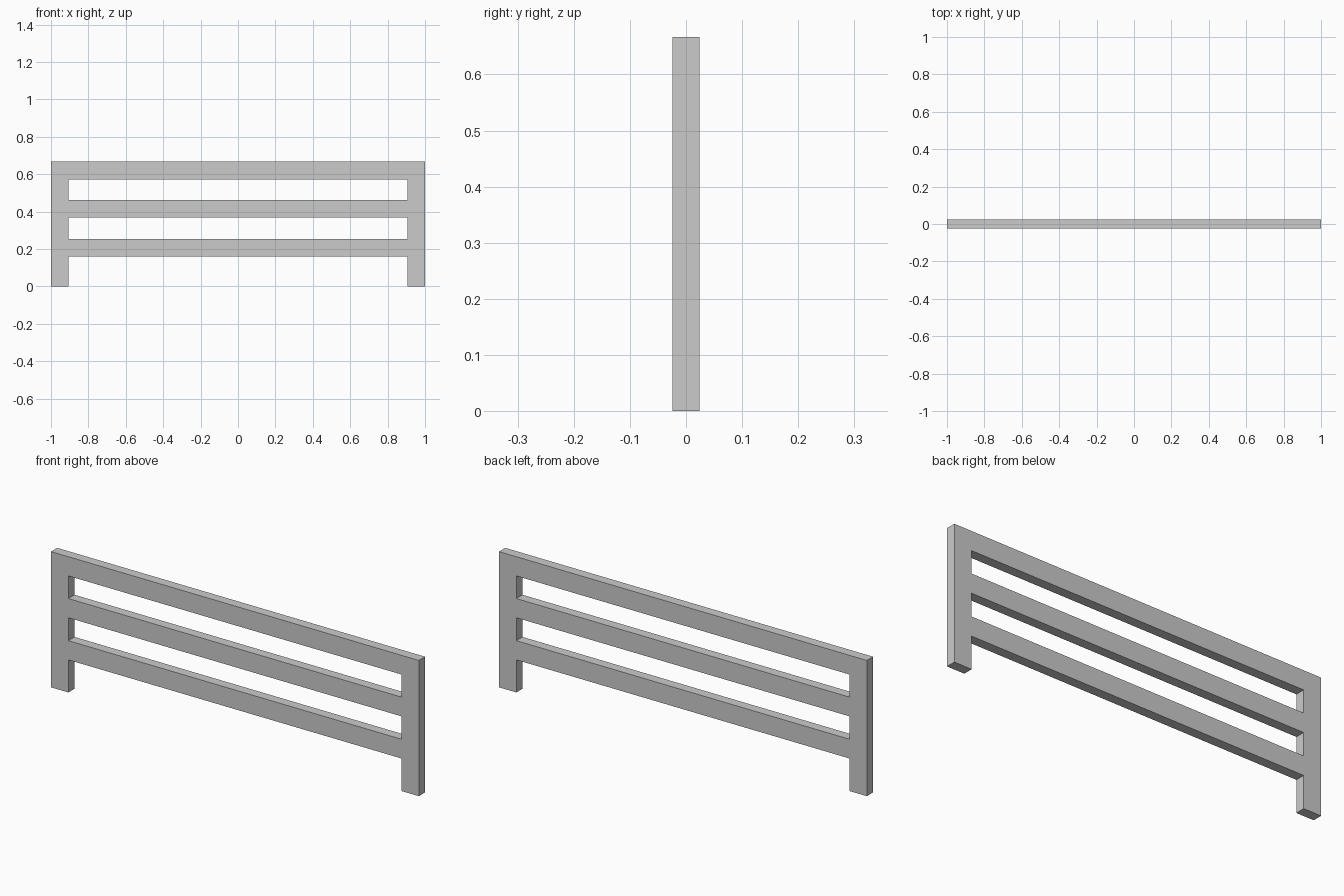
import bpy
import bmesh
import math

if "Cube" in bpy.data.objects:
    bpy.data.objects.remove(bpy.data.objects["Cube"])

W, H = 2.0, 0.667          # overall width and height
BAR, DEPTH = 0.0945, 0.048  # bar width and board thickness
RAIL_Z = (0.160, 0.367, H - BAR)  # underside of each rail

x_out, x_in = W / 2, W / 2 - BAR

# Outer outline: both posts, top rail and the open gap under the bottom rail
outline = [(-x_out, 0), (-x_in, 0), (-x_in, RAIL_Z[0]), (x_in, RAIL_Z[0]),
           (x_in, 0), (x_out, 0), (x_out, H), (-x_out, H)]

# Slots between neighbouring rails
slots = [[(-x_in, low + BAR), (x_in, low + BAR), (x_in, high), (-x_in, high)]
         for low, high in zip(RAIL_Z, RAIL_Z[1:])]

# Filled flat profile, extruded to the board thickness
curve = bpy.data.curves.new("fence_panel", 'CURVE')
curve.dimensions = '2D'
curve.fill_mode = 'BOTH'
curve.extrude = DEPTH / 2
for loop in [outline] + slots:
    spline = curve.splines.new('POLY')
    spline.points.add(len(loop) - 1)
    for point, (x, z) in zip(spline.points, loop):
        point.co = (x, z, 0, 1)
    spline.use_cyclic_u = True

# Stand the panel upright and turn it into a clean flat-shaded mesh
panel = bpy.data.objects.new("fence_panel", curve)
bpy.context.collection.objects.link(panel)
panel.rotation_euler.x = math.pi / 2
bpy.context.view_layer.objects.active = panel
panel.select_set(True)
bpy.ops.object.convert(target='MESH')
bpy.ops.object.transform_apply(location=False, rotation=True, scale=False)

bm = bmesh.new()
bm.from_mesh(panel.data)
bmesh.ops.remove_doubles(bm, verts=bm.verts, dist=0.0001)
bmesh.ops.recalc_face_normals(bm, faces=bm.faces)
for face in bm.faces:
    face.smooth = False
bm.to_mesh(panel.data)
bm.free()
